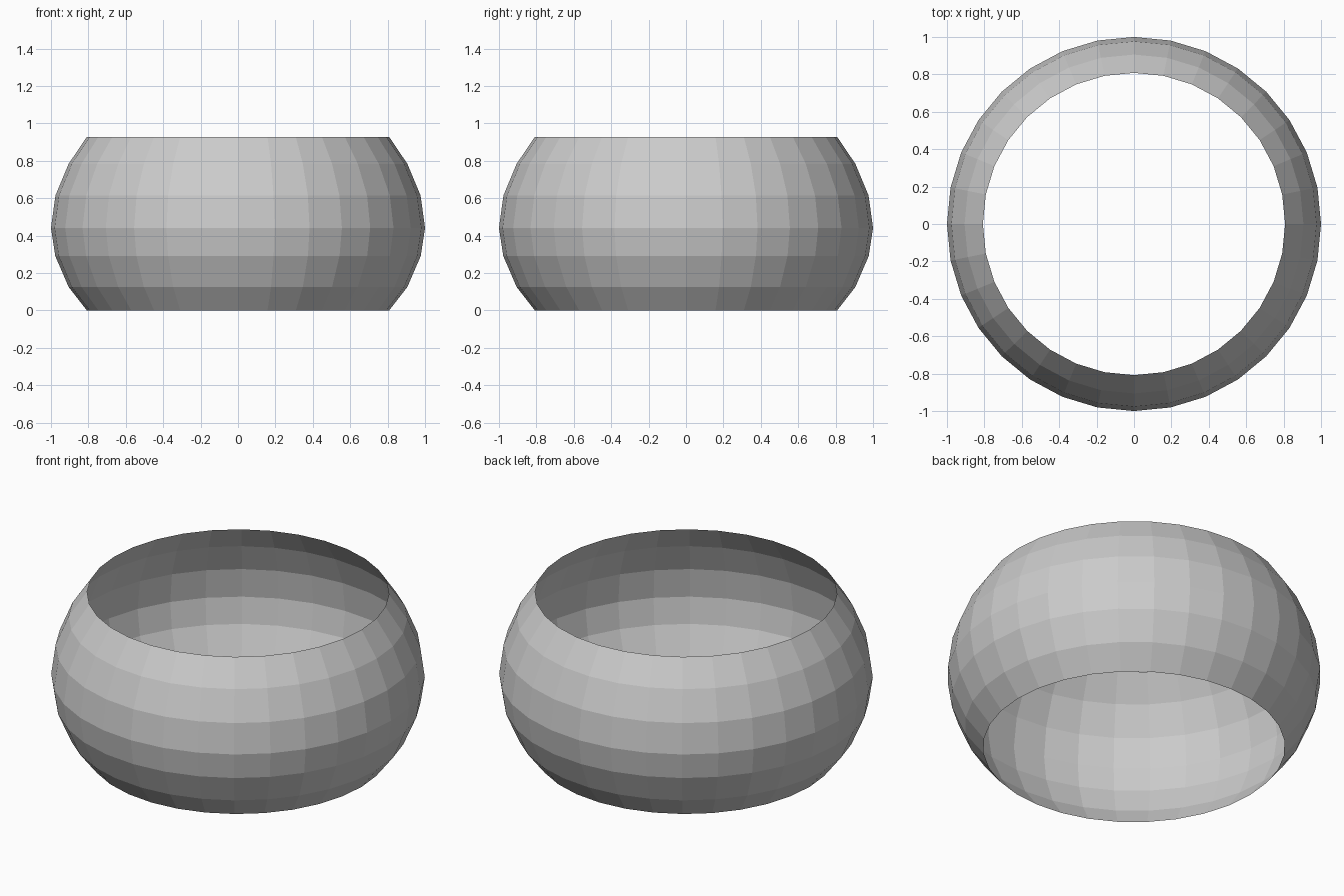
import bpy, bmesh
from math import cos, sin, tau

if "Cube" in bpy.data.objects:
    bpy.data.objects.remove(bpy.data.objects["Cube"])

SIDES = 32
# barrel profile of the thin open shell: (radius, height)
PROFILE = [(0.808, 0.0), (0.906, 0.126), (0.977, 0.291), (1.0, 0.441),
           (0.976, 0.615), (0.906, 0.783), (0.808, 0.928)]

bm = bmesh.new()
# stacked rings of vertices
rings = [[bm.verts.new((r * cos(tau * i / SIDES), r * sin(tau * i / SIDES), z))
          for i in range(SIDES)] for r, z in PROFILE]

# faceted bands joining neighbouring rings
for low, high in zip(rings, rings[1:]):
    for i in range(SIDES):
        j = (i + 1) % SIDES
        bm.faces.new((low[i], low[j], high[j], high[i]))

mesh = bpy.data.meshes.new("barrel_band")
bm.to_mesh(mesh)
bm.free()
band = bpy.data.objects.new("barrel_band", mesh)
bpy.context.collection.objects.link(band)
